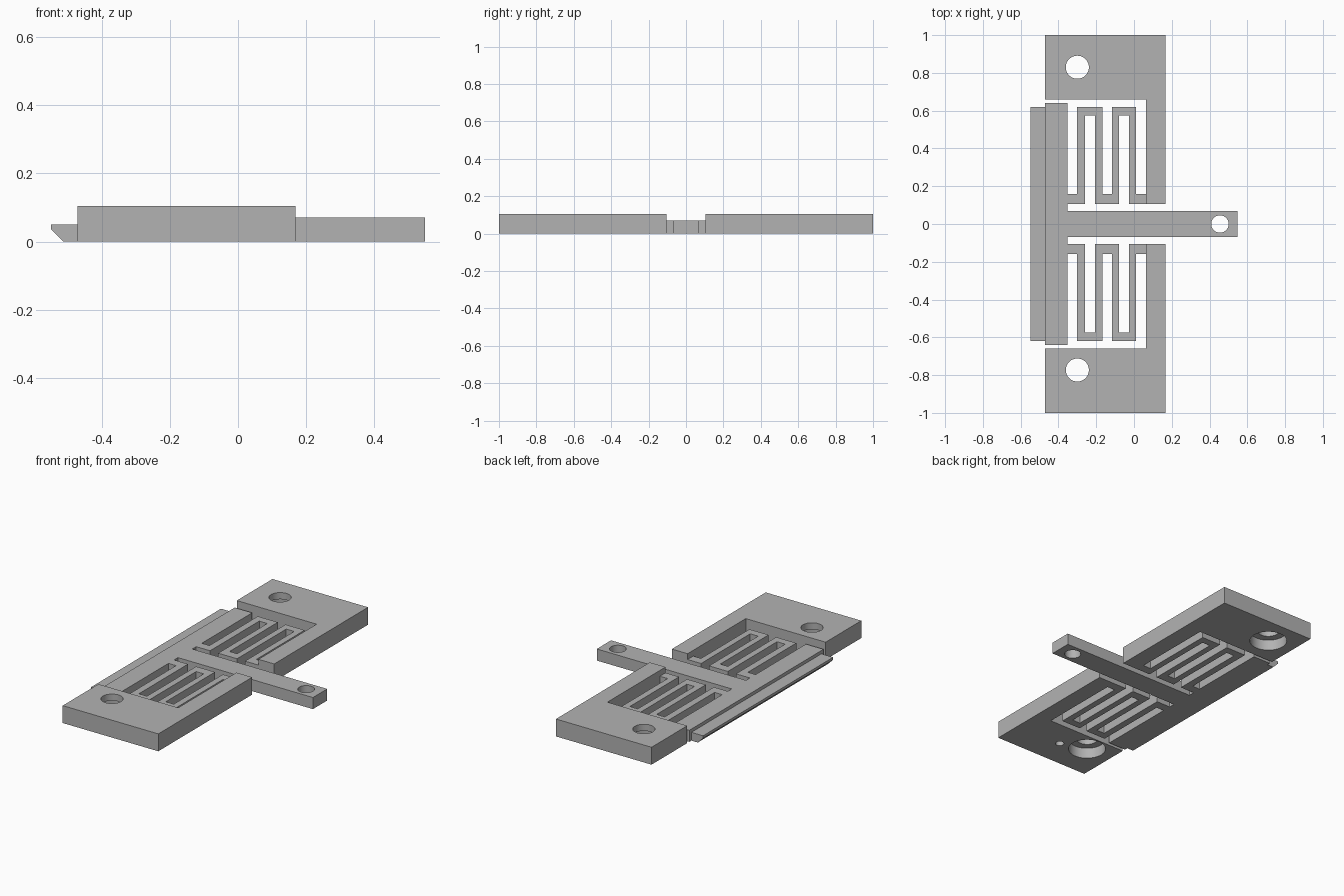
import bpy
import bmesh

cube = bpy.data.objects.get("Cube")
if cube:
    bpy.data.objects.remove(cube, do_unlink=True)

grey = bpy.data.materials.new("plain grey")
grey.use_nodes = True
grey.diffuse_color = (0.45, 0.45, 0.45, 1)
grey.node_tree.nodes["Principled BSDF"].inputs["Base Color"].default_value = grey.diffuse_color

PLATE_TOP = 0.105
FLEX_TOP = 0.07


def prism(name, outline, depth):
    """Closed solid from a 3D outline swept along a depth vector."""
    bm = bmesh.new()
    face = bm.faces.new([bm.verts.new(p) for p in outline])
    swept = bmesh.ops.extrude_face_region(bm, geom=[face])["geom"]
    verts = [v for v in swept if isinstance(v, bmesh.types.BMVert)]
    bmesh.ops.translate(bm, verts=verts, vec=depth)
    bmesh.ops.recalc_face_normals(bm, faces=bm.faces)
    mesh = bpy.data.meshes.new(name)
    bm.to_mesh(mesh)
    bm.free()
    mesh.materials.append(grey)
    obj = bpy.data.objects.new(name, mesh)
    bpy.context.collection.objects.link(obj)
    return obj


def slab(name, points, height, side=1):
    return prism(name, [(x, y * side, 0) for x, y in points], (0, 0, height))


def drill(obj, x, y, radius, top):
    """Cut a round hole from below the underside up to the given height."""
    bottom = -0.05
    bpy.ops.mesh.primitive_cylinder_add(
        vertices=48, radius=radius, depth=top - bottom,
        location=(x, y, (top + bottom) / 2))
    cutter = bpy.context.object
    cutter.hide_render = True
    cutter.data.materials.append(grey)
    mod = obj.modifiers.new("hole", "BOOLEAN")
    mod.operation = "DIFFERENCE"
    mod.solver = "EXACT"
    mod.object = cutter
    select(obj)
    bpy.ops.object.modifier_apply(modifier=mod.name)
    bpy.data.objects.remove(cutter, do_unlink=True)


def select(obj):
    bpy.ops.object.select_all(action="DESELECT")
    obj.select_set(True)
    bpy.context.view_layer.objects.active = obj


# Landmarks shared by the parts
bar_back, bar_front = -0.47, -0.353
leg_in, leg_out = 0.063, 0.168
foot_low, foot_high = 0.105, 0.159
loop_low, loop_high = 0.574, 0.62
columns = [(-0.302, -0.26), (-0.206, -0.168), (-0.117, -0.08), (-0.027, 0.011)]

# Folded spring outline: one long edge out, the other edge back
outer = [(bar_front, foot_high)]
inner = [(bar_front, foot_low)]
for i, (left, right) in enumerate(columns):
    rising = i % 2 == 0
    a, b = (left, right) if rising else (right, left)
    outer += [(a, foot_high), (a, loop_high)][::1 if rising else -1]
    inner += [(b, foot_low), (b, loop_low)][::1 if rising else -1]
outer.append((leg_in, foot_high))
inner.append((leg_in, foot_low))
spring_outline = outer + inner[::-1]

# Mounting plates with a long leg, and the springs that hang from them
plate_outline = [(bar_back, 0.66), (leg_in, 0.66), (leg_in, foot_low),
                 (leg_out, foot_low), (leg_out, 1), (bar_back, 1)]
plates = {}
for label, side in (("back", 1), ("front", -1)):
    plates[label] = slab(label + "_mounting_plate", plate_outline, PLATE_TOP, side)
    slab(label + "_folded_spring", spring_outline, FLEX_TOP, side)

# Counterbored screw holes and a small blind hole in the underside
for label, y in (("back", 0.83), ("front", -0.773)):
    drill(plates[label], -0.3, y, 0.105, 0.065)
    drill(plates[label], -0.3, y, 0.061, 0.2)
drill(plates["front"], -0.142, -0.826, 0.024, 0.05)

# Sliding cross bar with its pull arm
half, reach, arm = 0.64, 0.548, 0.068
slider = slab("slider_bar_and_arm", [
    (bar_back, -half), (bar_front, -half), (bar_front, -arm), (reach, -arm),
    (reach, arm), (bar_front, arm), (bar_front, half), (bar_back, half)], FLEX_TOP)
drill(slider, 0.455, 0, 0.046, 0.2)

# Bevelled latch lip along the bar
lip = [(-0.548, 0.05), (-0.548, 0.035), (-0.513, 0), (bar_back, 0), (bar_back, 0.05)]
prism("latch_lip", [(x, -0.62, z) for x, z in lip], (0, 1.24, 0))

# Smooth the hole walls and keep all corners sharp
for obj in (*plates.values(), slider):
    select(obj)
    bpy.ops.object.shade_smooth_by_angle()
